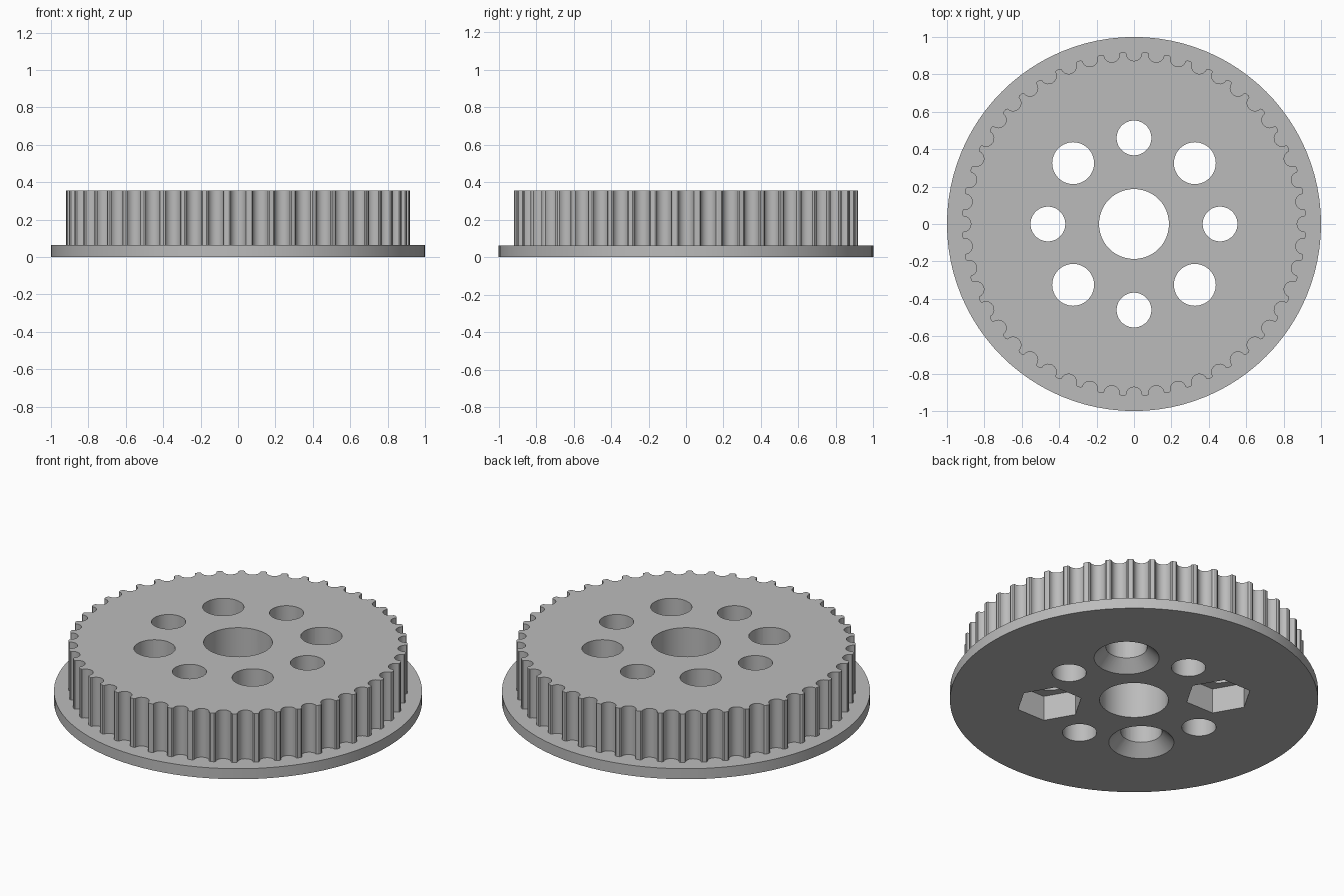
import bpy, bmesh
from math import sin, cos, pi, tau, radians

TEETH = 48
TIP_R, GROOVE_R, GROOVE_CENTRE = 0.92, 0.042, 0.914
FLANGE_H, TOP = 0.063, 0.355

if "Cube" in bpy.data.objects:
    bpy.data.objects.remove(bpy.data.objects["Cube"])

grey = bpy.data.materials.new("plain grey")
grey.use_nodes = True
colour = (0.5, 0.5, 0.5, 1)
grey.diffuse_color = colour
grey.node_tree.nodes["Principled BSDF"].inputs["Base Color"].default_value = colour


def circle(r, n, x=0, y=0):
    return [(x + r * cos(tau * i / n), y + r * sin(tau * i / n)) for i in range(n)]


def loft(name, lower, upper, z0, z1):
    """Closed solid between two outlines with equal point counts."""
    bm = bmesh.new()
    a = [bm.verts.new((x, y, z0)) for x, y in lower]
    b = [bm.verts.new((x, y, z1)) for x, y in upper]
    n = len(a)
    bm.faces.new(a[::-1])
    bm.faces.new(b)
    for i in range(n):
        j = (i + 1) % n
        bm.faces.new((a[i], a[j], b[j], b[i]))
    mesh = bpy.data.meshes.new(name)
    bm.to_mesh(mesh)
    bm.free()
    mesh.materials.append(grey)
    obj = bpy.data.objects.new(name, mesh)
    bpy.context.collection.objects.link(obj)
    return obj


def combine(target, tool, operation):
    """Apply a boolean and discard the tool object."""
    mod = target.modifiers.new("combine", 'BOOLEAN')
    mod.operation, mod.solver, mod.object = operation, 'EXACT', tool
    graph = bpy.context.evaluated_depsgraph_get()
    mesh = bpy.data.meshes.new_from_object(target.evaluated_get(graph))
    target.modifiers.clear()
    target.data = mesh
    bpy.data.objects.remove(tool)


# Toothed outline: round grooves with softened tooth corners
notch = [(-GROOVE_R - 0.008, TIP_R - 0.001), (-GROOVE_R - 0.003, TIP_R - 0.004)]
notch += [(-GROOVE_R * cos(pi * k / 10), GROOVE_CENTRE - GROOVE_R * sin(pi * k / 10))
          for k in range(11)]
notch += [(-x, r) for x, r in notch[1::-1]]
outline = []
for t in range(TEETH):
    a = -tau * t / TEETH
    outline += [(x * cos(a) - r * sin(a), x * sin(a) + r * cos(a)) for x, r in notch]
outline.reverse()

# Flange disc joined to the toothed rim
rim = circle(1, 96)
pulley = loft("toothed_pulley", rim, rim, 0, FLANGE_H)
combine(pulley, loft("toothed_rim", outline, outline, 0.03, TOP), 'UNION')


def cut(lower, upper, z0, z1):
    combine(pulley, loft("cutter", lower, upper, z0, z1), 'DIFFERENCE')


def bore(r, x=0, y=0):
    c = circle(r, 48, x, y)
    cut(c, c, -0.1, 0.5)


# Central bore and the ring of through holes
bore(0.187)
for k in range(4):
    a = k * pi / 2
    bore(0.093, 0.46 * cos(a), 0.46 * sin(a))
    a += pi / 4
    x, y = 0.46 * cos(a), 0.46 * sin(a)
    bore(0.112, x, y)
    if k % 2 == 0:
        # Countersink under one diagonal pair
        cut(circle(0.197, 48, x, y), circle(0.111, 48, x, y), -0.02, 0.066)
    else:
        # Hexagonal nut pocket under the other pair
        h = circle(0.182, 6, x, y)
        cut(h, h, -0.02, 0.15)

bpy.ops.object.select_all(action='DESELECT')
pulley.select_set(True)
bpy.context.view_layer.objects.active = pulley
bpy.ops.object.shade_smooth_by_angle(angle=radians(30))
